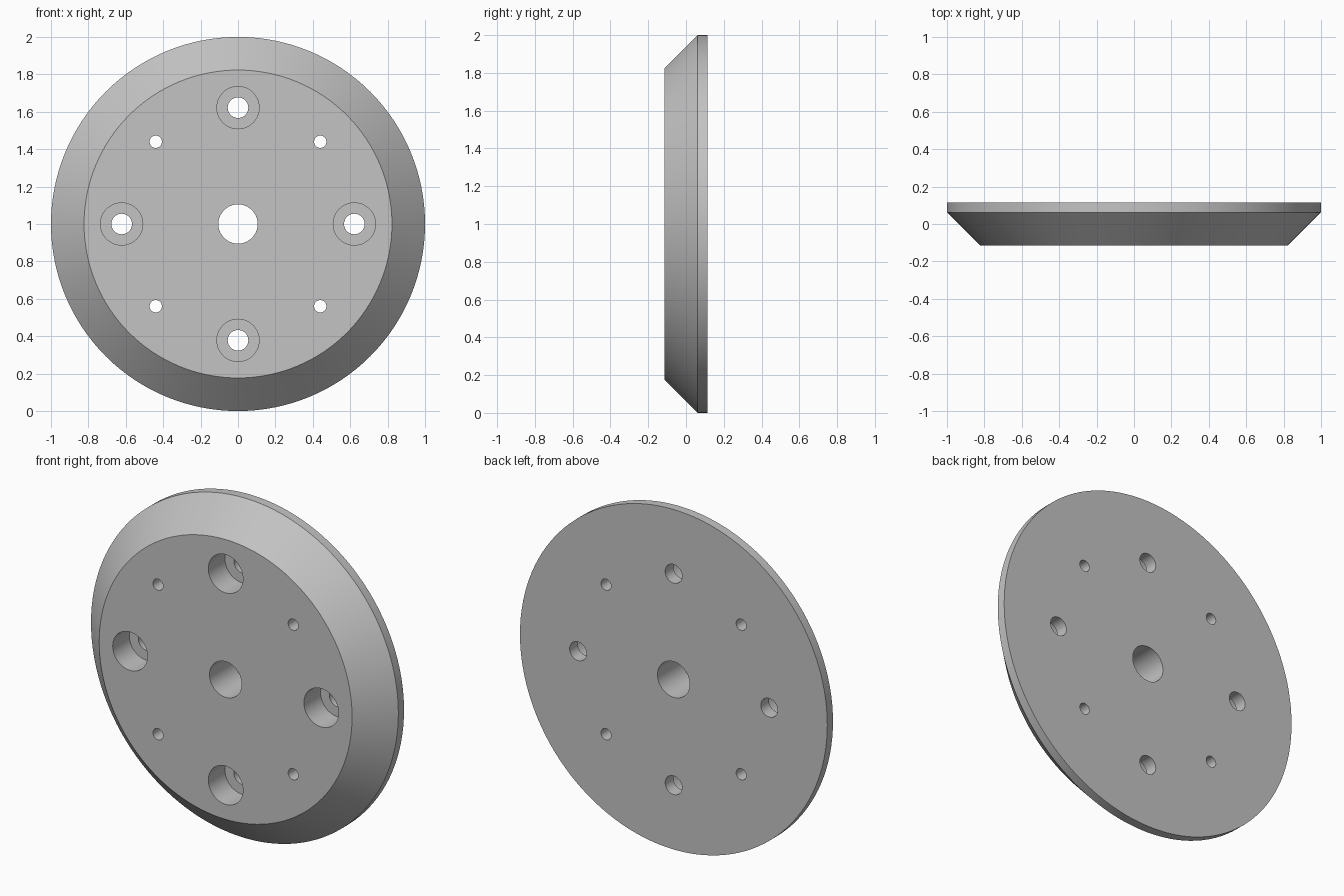
import bpy
import bmesh
from math import cos, sin, pi, radians

HALF = 0.115      # half thickness of the disc
OVER = 0.1        # how far cutters reach past the faces

cube = bpy.data.objects.get("Cube")
if cube:
    bpy.data.objects.remove(cube, do_unlink=True)

grey = bpy.data.materials.new("plain grey")
grey.use_nodes = True
grey.diffuse_color = (0.55, 0.55, 0.55, 1)
grey.node_tree.nodes["Principled BSDF"].inputs["Base Color"].default_value = grey.diffuse_color


def lathe(bm, profile, segments, x=0, z=0):
    """Capped solid turned about the y direction from (radius, y) points."""
    rings = []
    for r, y in profile:
        rings.append([bm.verts.new((x + r * cos(2 * pi * i / segments), y,
                                    z + r * sin(2 * pi * i / segments)))
                      for i in range(segments)])
    for a, b in zip(rings, rings[1:]):
        for i in range(segments):
            j = (i + 1) % segments
            bm.faces.new((a[i], a[j], b[j], b[i]))
    bm.faces.new(rings[0])
    bm.faces.new(rings[-1])


def make_object(name, bm):
    bmesh.ops.recalc_face_normals(bm, faces=bm.faces[:])
    mesh = bpy.data.meshes.new(name)
    bm.to_mesh(mesh)
    bm.free()
    mesh.materials.append(grey)
    obj = bpy.data.objects.new(name, mesh)
    obj.location.z = 1
    bpy.context.collection.objects.link(obj)
    return obj


# Disc with a chamfered front and a straight rim
bm = bmesh.new()
lathe(bm, [(0.823, -HALF), (1, 0.062), (1, HALF)], 128)
disc = make_object("mounting_disc", bm)

# Hole cutters: centre bore, counterbored bolt holes, small pin holes
bm = bmesh.new()
ends = (-HALF - OVER, HALF + OVER)
lathe(bm, [(0.105, y) for y in ends], 64)
step = -HALF + 0.155
for k in range(4):
    a = k * pi / 2
    lathe(bm, [(0.113, ends[0]), (0.113, step), (0.055, step), (0.055, ends[1])],
          48, 0.622 * cos(a), 0.622 * sin(a))
    a += pi / 4
    lathe(bm, [(0.033, y) for y in ends], 32, 0.622 * cos(a), 0.622 * sin(a))
cutter = make_object("hole_cutter", bm)
cutter.hide_render = True

# Drill the holes and discard the cutter
drill = disc.modifiers.new("drill holes", 'BOOLEAN')
drill.operation = 'DIFFERENCE'
drill.solver = 'EXACT'
drill.object = cutter
bpy.ops.object.select_all(action='DESELECT')
bpy.context.view_layer.objects.active = disc
disc.select_set(True)
bpy.ops.object.modifier_apply(modifier=drill.name)
bpy.data.objects.remove(cutter, do_unlink=True)

bpy.ops.object.shade_smooth_by_angle(angle=radians(30))
